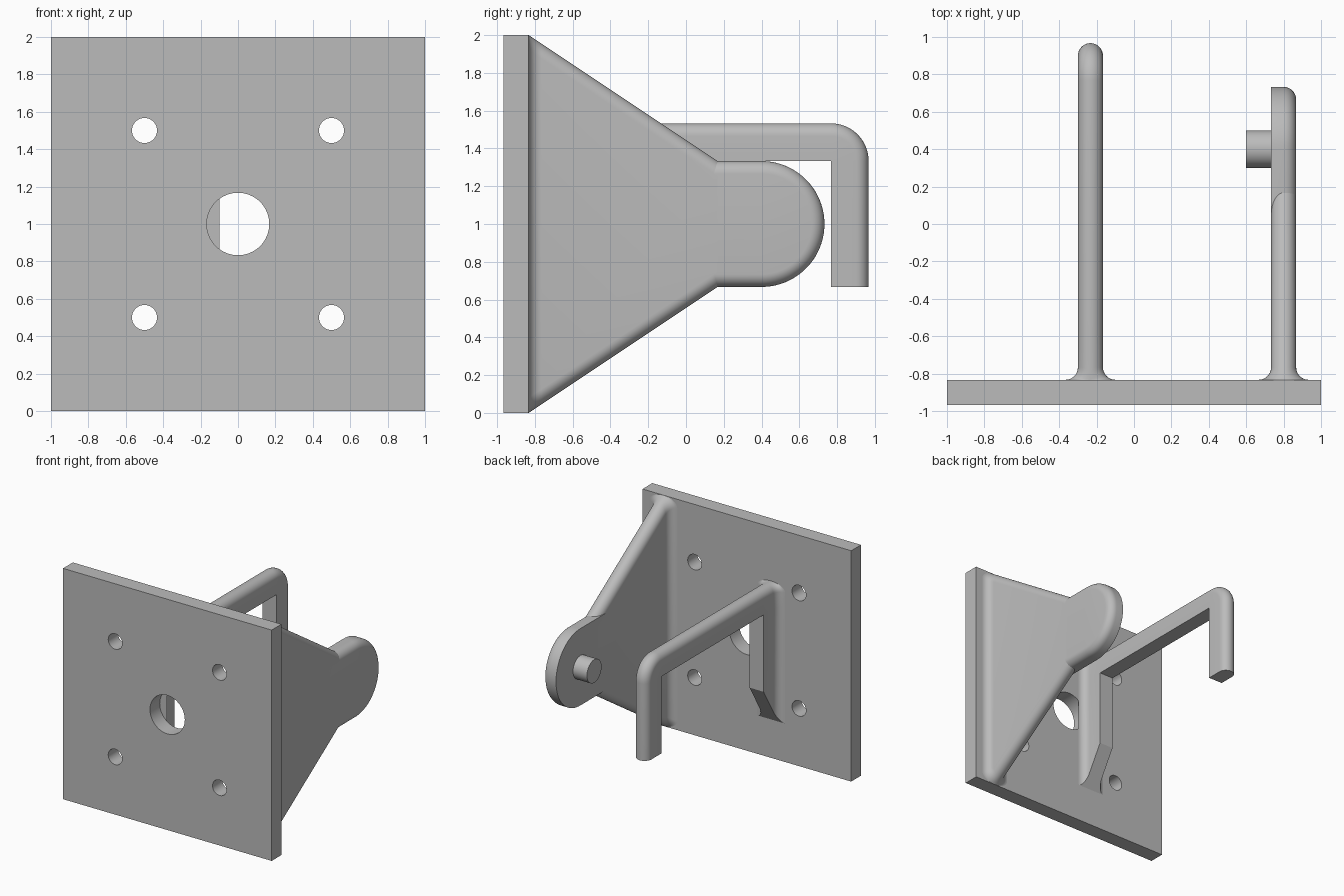
import bpy, bmesh
from math import sin, cos, pi, sqrt
from mathutils import Vector

cube = bpy.data.objects.get("Cube")
if cube:
    bpy.data.objects.remove(cube, do_unlink=True)

STEEL = bpy.data.materials.new("plain_grey")
STEEL.use_nodes = True
GREY = (0.5, 0.5, 0.5, 1)
STEEL.diffuse_color = GREY
STEEL.node_tree.nodes["Principled BSDF"].inputs["Base Color"].default_value = GREY

R = 0.067            # fillet radius, also half the thickness of the arms
BACK = -0.833        # rear face of the mounting plate
STEPS = 8


def finish(ob, name):
    ob.name = ob.data.name = name
    ob.data.materials.clear()
    ob.data.materials.append(STEEL)
    bpy.ops.object.select_all(action='DESELECT')
    ob.select_set(True)
    bpy.context.view_layer.objects.active = ob
    bpy.ops.object.shade_smooth_by_angle(angle=pi / 6)
    return ob


def loft(name, rings):
    """Skin a list of closed rings and cap both ends."""
    bm = bmesh.new()
    loops = [[bm.verts.new(p) for p in ring] for ring in rings]
    n = len(loops[0])
    for a, b in zip(loops, loops[1:]):
        for i in range(n):
            j = (i + 1) % n
            bm.faces.new((a[i], a[j], b[j], b[i]))
    bm.faces.new(loops[0])
    bm.faces.new(loops[-1])
    bmesh.ops.remove_doubles(bm, verts=bm.verts[:], dist=1e-5)
    bmesh.ops.recalc_face_normals(bm, faces=bm.faces[:])
    mesh = bpy.data.meshes.new(name)
    bm.to_mesh(mesh)
    bm.free()
    ob = bpy.data.objects.new(name, mesh)
    bpy.context.collection.objects.link(ob)
    return finish(ob, name)


def cylinder(radius, depth, location, rotation):
    bpy.ops.mesh.primitive_cylinder_add(vertices=64, radius=radius, depth=depth,
                                        location=location, rotation=rotation)
    return bpy.context.object


def flare():
    """Distance from the plate and extra half width along a concave fillet."""
    for k in range(STEPS + 1):
        a = k / STEPS * pi / 2
        yield R * (1 - cos(a)), R * (1 - sin(a))


# Mounting plate with one large hole and four bolt holes
bpy.ops.mesh.primitive_cube_add(size=1, location=(0, -0.9, 1))
plate = bpy.context.object
plate.scale = (2, 0.134, 2)
bpy.ops.object.transform_apply(location=False, rotation=False, scale=True)
holes = [(0, 1, 0.167)] + [(x, z, R) for x in (-0.5, 0.5) for z in (0.5, 1.5)]
for x, z, radius in holes:
    cutter = cylinder(radius, 0.5, (x, -0.9, z), (pi / 2, 0, 0))
    cutter.hide_render = True
    mod = plate.modifiers.new("hole", 'BOOLEAN')
    mod.operation = 'DIFFERENCE'
    mod.solver = 'EXACT'
    mod.object = cutter
    bpy.context.view_layer.objects.active = plate
    bpy.ops.object.modifier_apply(modifier=mod.name)
    bpy.data.objects.remove(cutter, do_unlink=True)
finish(plate, "mounting_plate")

# Tapered side arm with rounded sloping edges and a flared root
ARM_X = 0.8
SLOPE = 2 / 3
cap = R * sqrt(1 + SLOPE ** 2)


def arm_ring(y, half):
    height = 1 - SLOPE * (y - BACK)
    ring = []
    for side in (1, -1):
        for k in range(2 * STEPS + 1):
            a = k / (2 * STEPS) * pi
            ring.append(Vector((ARM_X + side * half * cos(a), y,
                                1 + side * (height - cap + cap * sin(a)))))
    return ring


rings = [arm_ring(BACK + t, R + extra) for t, extra in flare()]
rings.append(arm_ring(0.167, R))
loft("tapered_arm", rings)

# Round head of the arm: flat inside, rounded over on the outside
HEAD_Y, HEAD_R = 0.4, 0.333


def head_ring(x, inset):
    r = HEAD_R - inset
    arc = [(HEAD_Y + r * cos(a), 1 + r * sin(a))
           for a in (pi * (k / 40 - 0.5) for k in range(41))]
    pts = [(0, 1 - r)] + arc + [(0, 1 + r)]
    return [Vector((x, y, z)) for y, z in pts]


rings = [head_ring(ARM_X - R, 0)]
for k in range(STEPS + 1):
    a = k / STEPS * pi / 2
    rings.append(head_ring(ARM_X + R * sin(a), R * (1 - cos(a))))
loft("arm_head", rings)

# Pin on the inner side of the head
finish(cylinder(0.1, 0.153, (0.676, HEAD_Y, 1), (0, pi / 2, 0)), "pin")

# Hooked arm: D-shaped section swept from the plate, round the bend and down
HOOK_X = -0.233
BAR = 0.2
UNDER = 1.333
BEND_Y = 0.767


def hook_ring(y, z, angle, height, half=R):
    section = [(-half, 0), (half, 0), (half, height - BAR)]
    for k in range(2 * STEPS + 1):
        a = k / (2 * STEPS) * pi
        section.append((half * cos(a), height - R + R * sin(a)))
    section.append((-half, height - BAR))
    return [Vector((HOOK_X + u, y + h * sin(angle), z + h * cos(angle)))
            for u, h in section]


LEG_DEPTH, LEG_TIP, LEG_END = 0.2, 0.333, 0.667
TOP = UNDER + BAR
rings = []
for t, extra in list(flare()) + [(LEG_DEPTH, 0)]:
    low = LEG_TIP + (LEG_END - LEG_TIP) * t / LEG_DEPTH
    rings.append(hook_ring(BACK + t, low, 0, TOP - low, R + extra))
rings.append(hook_ring(BACK + LEG_DEPTH, UNDER, 0, BAR))
for k in range(17):
    rings.append(hook_ring(BEND_Y, UNDER, k / 16 * pi / 2, BAR))
rings.append(hook_ring(BEND_Y, LEG_END, pi / 2, BAR))
loft("hooked_arm", rings)
